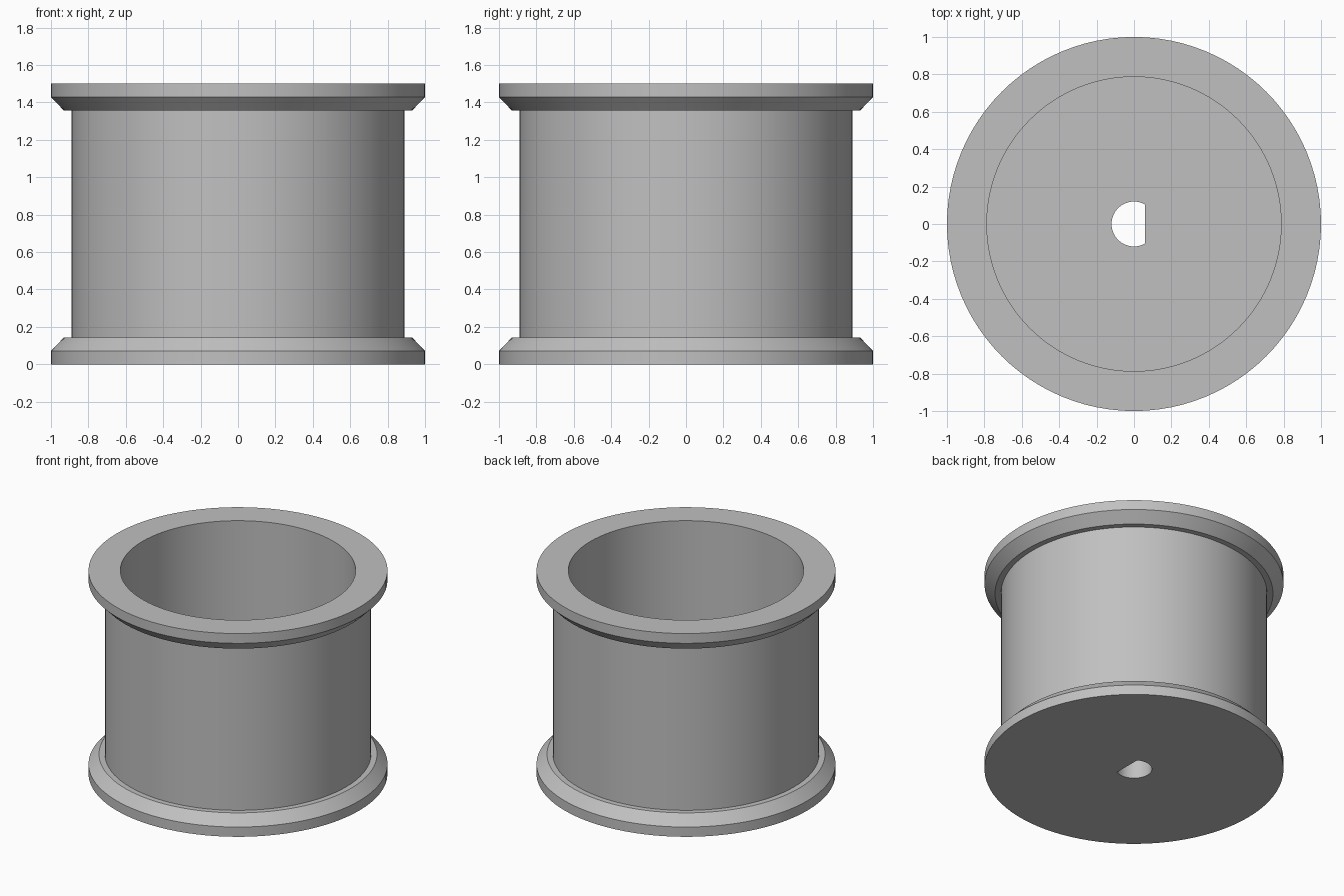
import bpy, bmesh
from math import radians, sin, cos, acos, pi

cube = bpy.data.objects.get("Cube")
if cube:
    bpy.data.objects.remove(cube, do_unlink=True)

HEIGHT, SEGMENTS = 1.5, 96
RIM_R, LIP_R, BARREL_R, BORE_R = 1.0, 0.93, 0.89, 0.787
EDGE_Z, FLANGE_Z = 0.072, 0.144
SHAFT_R, FLAT_X = 0.12, 0.06

grey = bpy.data.materials.new("plain grey")
grey.use_nodes = True
colour = (0.53, 0.53, 0.53, 1)
grey.diffuse_color = colour
grey.node_tree.nodes["Principled BSDF"].inputs["Base Color"].default_value = colour


def make_object(name, bm):
    bmesh.ops.recalc_face_normals(bm, faces=bm.faces)
    mesh = bpy.data.meshes.new(name)
    bm.to_mesh(mesh)
    bm.free()
    mesh.materials.append(grey)
    obj = bpy.data.objects.new(name, mesh)
    bpy.context.collection.objects.link(obj)
    return obj


# Spool: one lathe profile, the upper flange mirrors the lower one
flange = [(RIM_R, 0), (RIM_R, EDGE_Z), (LIP_R, FLANGE_Z), (BARREL_R, FLANGE_Z)]
upper = [(r, HEIGHT - z) for r, z in reversed(flange)]
profile = [(0, 0)] + flange + upper + [(BORE_R, HEIGHT), (BORE_R, FLANGE_Z), (0, FLANGE_Z)]
bm = bmesh.new()
verts = [bm.verts.new((r, 0, z)) for r, z in profile]
edges = [bm.edges.new(pair) for pair in zip(verts, verts[1:])]
bmesh.ops.spin(bm, geom=verts + edges, cent=(0, 0, 0), axis=(0, 0, 1),
               angle=2 * pi, steps=SEGMENTS, use_duplicate=False)
bmesh.ops.remove_doubles(bm, verts=bm.verts, dist=0.0001)
spool = make_object("spool", bm)

# D-shaped shaft hole through the floor
start = acos(FLAT_X / SHAFT_R)
steps = 40
bm = bmesh.new()
ring = []
for i in range(steps + 1):
    a = start + (2 * pi - 2 * start) * i / steps
    ring.append(bm.verts.new((SHAFT_R * cos(a), SHAFT_R * sin(a), -0.1)))
face = bm.faces.new(ring)
extruded = bmesh.ops.extrude_face_region(bm, geom=[face])
top = [v for v in extruded["geom"] if isinstance(v, bmesh.types.BMVert)]
bmesh.ops.translate(bm, verts=top, vec=(0, 0, 0.5))
cutter = make_object("shaft_hole_cutter", bm)
cutter.hide_render = True
cutter.hide_viewport = True

hole = spool.modifiers.new("shaft hole", 'BOOLEAN')
hole.operation = 'DIFFERENCE'
hole.solver = 'EXACT'
hole.object = cutter

# Apply the cut, then smooth the round walls and keep the rims sharp
bpy.ops.object.select_all(action='DESELECT')
spool.select_set(True)
bpy.context.view_layer.objects.active = spool
bpy.ops.object.modifier_apply(modifier=hole.name)
bpy.data.objects.remove(cutter, do_unlink=True)
bpy.ops.object.shade_smooth_by_angle(angle=radians(25))
